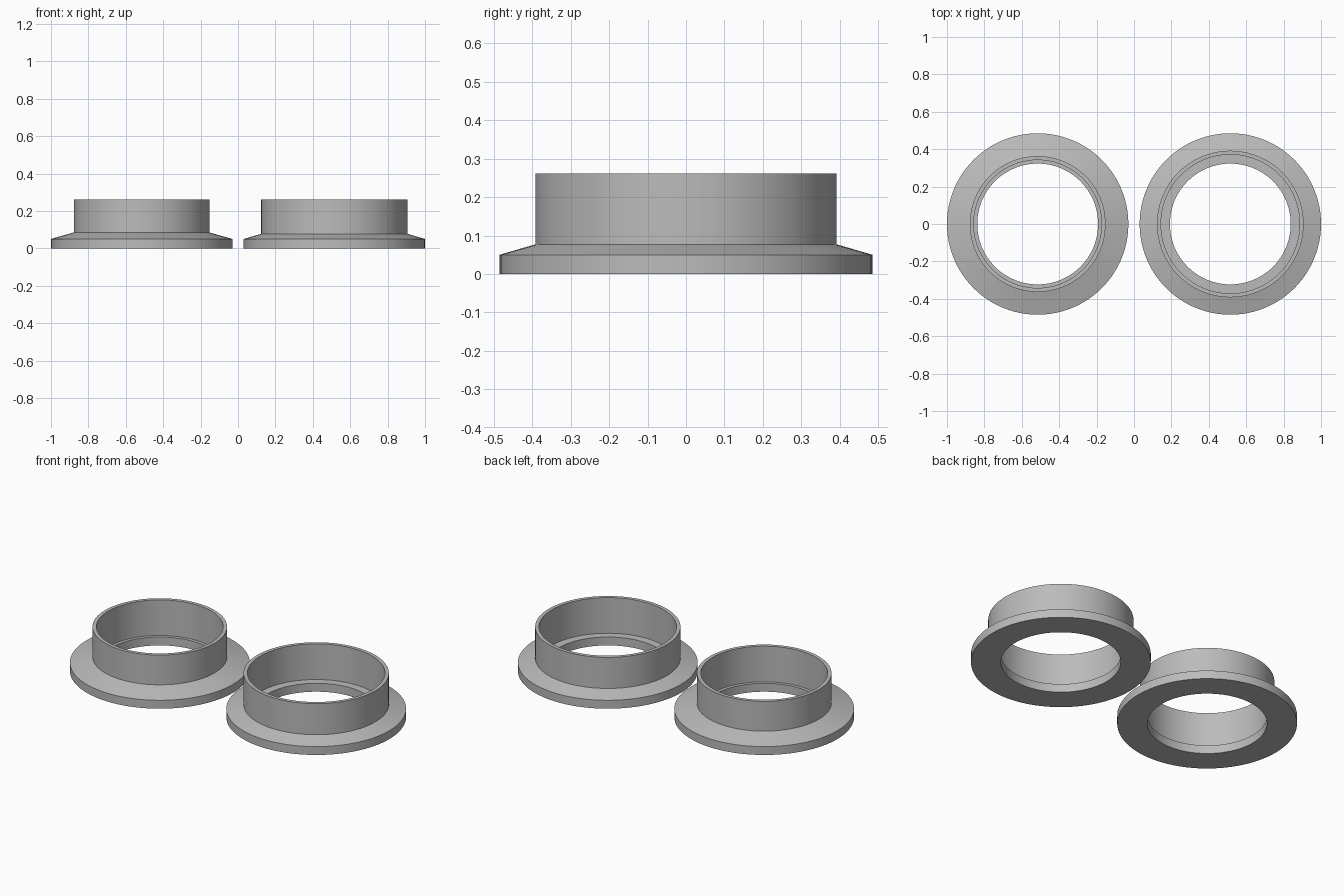
import bpy
import math

cube = bpy.data.objects.get("Cube")
if cube:
    bpy.data.objects.remove(cube, do_unlink=True)

SEGMENTS = 96
BORE, FLANGE, HEIGHT, LIP = 0.323, 0.485, 0.262, 0.05

grey = bpy.data.materials.new("plain grey")
grey.use_nodes = True
colour = (0.5, 0.5, 0.5, 1)
grey.diffuse_color = colour
grey.node_tree.nodes["Principled BSDF"].inputs["Base Color"].default_value = colour


def lathe(name, profile, x):
    """Turn a closed (radius, height) profile around a vertical axis at x."""
    n = len(profile)
    verts, faces = [], []
    for i in range(SEGMENTS):
        a = math.tau * i / SEGMENTS
        verts += [(r * math.cos(a), r * math.sin(a), z) for r, z in profile]
        j = (i + 1) % SEGMENTS
        for k in range(n):
            m = (k + 1) % n
            faces.append((i * n + k, j * n + k, j * n + m, i * n + m))
    mesh = bpy.data.meshes.new(name)
    mesh.from_pydata(verts, [], faces)
    mesh.materials.append(grey)
    obj = bpy.data.objects.new(name, mesh)
    obj.location.x = x
    bpy.context.collection.objects.link(obj)
    bpy.ops.object.select_all(action="DESELECT")
    obj.select_set(True)
    bpy.context.view_layer.objects.active = obj
    bpy.ops.object.shade_smooth_by_angle(angle=math.radians(15))


def flanged_ring(name, x, outer, inner, shoulder):
    # flat base, rim, sloped shoulder, thin collar, inner ledge, bore
    lathe(name, [(BORE, 0), (FLANGE, 0), (FLANGE, LIP), (outer, shoulder),
                 (outer, HEIGHT), (inner, HEIGHT), (inner, LIP), (BORE, LIP)], x)


flanged_ring("narrow_collar_ring", -0.515, 0.363, 0.342, 0.085)
flanged_ring("wide_collar_ring", 0.515, 0.392, 0.371, 0.077)
